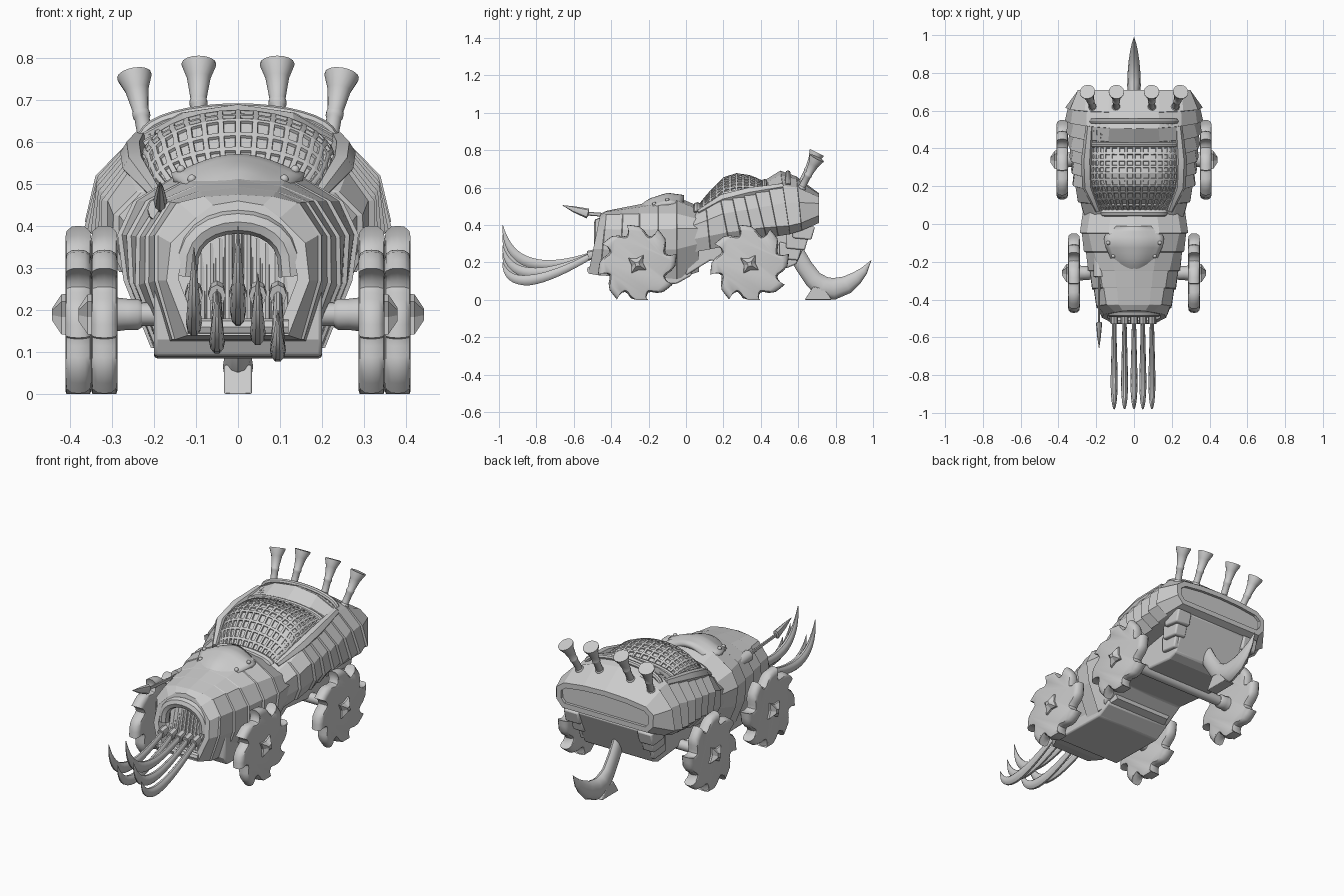
import bpy
import bmesh
import math
from mathutils import Vector

old = bpy.data.objects.get("Cube")
if old:
    bpy.data.objects.remove(old, do_unlink=True)

GREY = (0.6, 0.6, 0.6, 1.0)
metal = bpy.data.materials.new("plain grey")
metal.use_nodes = True
metal.diffuse_color = GREY
metal.node_tree.nodes["Principled BSDF"].inputs["Base Color"].default_value = GREY


def finish(name, bm, smooth=None, bevel=0, thick=0):
    """Turn a bmesh into a named object with optional modifiers."""
    bmesh.ops.recalc_face_normals(bm, faces=bm.faces)
    mesh = bpy.data.meshes.new(name)
    bm.to_mesh(mesh)
    bm.free()
    mesh.materials.append(metal)
    obj = bpy.data.objects.new(name, mesh)
    bpy.context.collection.objects.link(obj)
    if thick:
        obj.modifiers.new("Solidify", 'SOLIDIFY').thickness = thick
    if bevel:
        mod = obj.modifiers.new("Bevel", 'BEVEL')
        mod.width, mod.segments = bevel, 2
    if smooth:
        bpy.ops.object.select_all(action='DESELECT')
        obj.select_set(True)
        bpy.context.view_layer.objects.active = obj
        bpy.ops.object.shade_smooth_by_angle(angle=math.radians(smooth))
    return obj


def bridge(bm, rings):
    """Skin a list of equal rings of points; return the two end caps."""
    rows = [[bm.verts.new(p) for p in ring] for ring in rings]
    n = len(rows[0])
    for a, b in zip(rows, rows[1:]):
        for i in range(n):
            j = (i + 1) % n
            bm.faces.new((a[i], a[j], b[j], b[i]))
    return [bm.faces.new(rows[0]), bm.faces.new(rows[-1])]


def sheet(bm, rows):
    """Skin an open grid of points."""
    grid = [[bm.verts.new(p) for p in row] for row in rows]
    for a, b in zip(grid, grid[1:]):
        for i in range(len(a) - 1):
            bm.faces.new((a[i], a[i + 1], b[i + 1], b[i]))


def sweep(name, path, sides=12, flat=1.0, ref=(1, 0, 0)):
    """Round tube through (x, y, z, radius) points, flattened along ref."""
    pts = [Vector(p[:3]) for p in path]
    rings = []
    for k, p in enumerate(pts):
        tangent = (pts[min(k + 1, len(pts) - 1)] - pts[max(k - 1, 0)]).normalized()
        up = tangent.cross(Vector(ref)).normalized()
        side = up.cross(tangent)
        ring = []
        for i in range(sides):
            a = math.tau * i / sides
            q = p + path[k][3] * (side * math.cos(a) * flat + up * math.sin(a))
            q.z = max(q.z, 0)
            ring.append(q)
        rings.append(ring)
    bm = bmesh.new()
    bridge(bm, rings)
    return finish(name, bm, smooth=40)


def prism(name, outline, x0, x1, bevel=0.008):
    """Extrude a (y, z) outline between two x positions."""
    bm = bmesh.new()
    bridge(bm, [[(x, y, z) for y, z in outline] for x in (x0, x1)])
    return finish(name, bm, smooth=25, bevel=bevel)


def mix(a, b, t):
    return a + (b - a) * t


def lookup(table, y):
    """Straight interpolation in a table of (y, value)."""
    for (ya, va), (yb, vb) in zip(table, table[1:]):
        if y <= yb:
            return mix(va, vb, max(0, (y - ya) / (yb - ya)))
    return table[-1][1]


def hull(name, sections, steps, flare, lean, inset, depth):
    """Mirrored armour hull with overlapping, raked side plates."""
    rings = []

    def ring(y, half, scale, shear):
        (xw, zw), (xs, zs) = half[1], half[2]
        side = half[:2] + [((xw + xs) / 2 + 0.025, (zw + zs) / 2 + 0.015)] + half[2:]
        loop = side + [(-x, z) for x, z in reversed(side[:-1])]
        return [(x * scale, y - (0.45 - z) * shear, z) for x, z in loop]

    for k, ((ya, a), (yb, b)) in enumerate(zip(sections, sections[1:])):
        n = steps[k]
        for s in range(n):
            for t, scale in ((s / n, 1), (s / n + 0.02, 1 + flare * (k > 0 or s > 0))):
                half = [(mix(p[0], q[0], t), mix(p[1], q[1], t)) for p, q in zip(a, b)]
                rings.append(ring(mix(ya, yb, t), half, scale, mix(lean[k], lean[k + 1], t)))
    rings.append(ring(*sections[-1], 1, lean[-1]))
    bm = bmesh.new()
    caps = bridge(bm, rings)
    bmesh.ops.recalc_face_normals(bm, faces=bm.faces)
    bmesh.ops.inset_region(bm, faces=[caps[inset]], thickness=0.028, use_even_offset=True)
    new = bmesh.ops.extrude_face_region(bm, geom=[caps[inset]])["geom"]
    bmesh.ops.translate(bm, vec=(0, depth, 0), verts=[v for v in new if isinstance(v, bmesh.types.BMVert)])
    bmesh.ops.delete(bm, geom=[caps[inset]], context='FACES_ONLY')
    return finish(name, bm)


# Front and rear armoured hulls
hull("front_hull", [
    (-0.46, [(.12, .14), (.17, .27), (.1, .42), (.06, .45), (0, .46)]),
    (-0.43, [(.15, .13), (.19, .27), (.14, .455), (.08, .47), (0, .475)]),
    (-0.25, [(.18, .12), (.235, .26), (.18, .46), (.1, .495), (0, .51)]),
    (-0.05, [(.2, .11), (.262, .27), (.24, .46), (.13, .53), (0, .55)]),
    (0.07, [(.17, .15), (.26, .3), (.23, .43), (.12, .48), (0, .5)])],
    (1, 2, 2, 1), 0.04, (.2, .1, 0, 0, 0), 0, 0.06)
hull("rear_hull", [
    (0.02, [(.24, .25), (.26, .32), (.2, .43), (.1, .47), (0, .48)]),
    (0.2, [(.27, .29), (.31, .36), (.26, .53), (.13, .56), (0, .57)]),
    (0.4, [(.28, .33), (.335, .385), (.26, .57), (.13, .59), (0, .6)]),
    (0.54, [(.29, .35), (.35, .395), (.24, .61), (.13, .67), (0, .69)]),
    (0.61, [(.29, .37), (.35, .41), (.25, .6), (.13, .645), (0, .66)]),
    (0.71, [(.26, .41), (.295, .45), (.25, .55), (.13, .565), (0, .57)])],
    (2, 3, 2, 1, 1), 0.045, (0, -.2, -.25, -.15, -.1, 0), 1, -0.015)

# Underside
prism("front_chassis", [(-.4, .13), (-.38, .09), (-.05, .085), (.03, .13), (.02, .3), (-.4, .3)], -0.2, 0.2)
prism("rear_belly", [(0, .13), (.13, .21), (.54, .17), (.59, .19), (.68, .39), (.6, .45), (0, .4)], -0.21, 0.21)
for side in (-1, 1):
    for k in range(3):
        y, z = 0.5 + k * 0.035, 0.22 + k * 0.055
        prism("rear_skirt_plate", [(y, z), (y + .1, z - .01), (y + .12, z + .06), (y, z + .09)],
              side * 0.18, side * (0.23 + k * 0.02))

# Perforated domes over the rear hull
CREST = [(.06, .5), (.12, .575), (.2, .655), (.27, .677), (.35, .665), (.42, .632), (.55, .68)]
EDGE = [(.06, .46), (.2, .54), (.4, .57), (.55, .61)]
WIDTH = [(.06, .16), (.14, .21), (.24, .235), (.55, .225)]


def dome_row(y, cols=16):
    low = lookup(EDGE, y)
    angles = [math.radians(mix(-85, 85, i / cols)) for i in range(cols + 1)]
    return [(lookup(WIDTH, y) * math.sin(a), y, low + (lookup(CREST, y) - low) * math.cos(a))
            for a in angles]


def dome(name, y0, y1, rows):
    """Sheet whose every cell carries a small sunken hole."""
    bm = bmesh.new()
    sheet(bm, [dome_row(mix(y0, y1, r / rows)) for r in range(rows + 1)])
    bm.normal_update()
    cells = bm.faces[:]
    bmesh.ops.inset_individual(bm, faces=cells, thickness=0.0085)
    bmesh.ops.inset_individual(bm, faces=cells, thickness=0.002, depth=-0.007)
    return finish(name, bm)


dome("front_dome", 0.06, 0.41, 10)
dome("rear_dome", 0.43, 0.54, 3)
for y in (0.42, 0.545):
    sweep("dome_band", [p + (0.014,) for p in dome_row(y)], 8, 1, (0, 1, 0))
sweep("hull_collar", [p + (0.022,) for p in dome_row(0.06)], 8, 1, (0, 1, 0))

# Raised rims on both sides of the dome
for side in (-1, 1):
    sweep("dome_rim", [(side * x, y, z, r) for x, y, z, r in (
        (.19, .07, .47, .015), (.245, .2, .54, .03), (.25, .34, .575, .03), (.235, .52, .605, .02))], 6)

# Brow shield with rivets
SHIELD_W = [(-.3, .045), (-.26, .085), (-.18, .125), (-.1, .16), (-.05, .155), (-.01, .1)]
SHIELD_Z = [(-.3, .465), (-.2, .54), (-.1, .572), (-.01, .56)]


def shield_point(u, y):
    return (u * lookup(SHIELD_W, y), y, lookup(SHIELD_Z, y) - 0.06 * u * u + 0.015 * abs(u) ** 6)


bm = bmesh.new()
sheet(bm, [[shield_point(i / 6, -0.3 + r * 0.029) for i in range(-6, 7)] for r in range(11)])
finish("brow_shield", bm, smooth=40, thick=0.03)
for side in (-1, 1):
    for y in (-0.24, -0.17, -0.1):
        bm = bmesh.new()
        bmesh.ops.create_uvsphere(bm, u_segments=10, v_segments=6, radius=0.011)
        bmesh.ops.translate(bm, vec=shield_point(side * 0.85, y), verts=bm.verts)
        finish("shield_rivet", bm, smooth=60)

# Mouth ribs and arched lip
for i in range(-5, 6):
    x = i * 0.022
    sweep("mouth_rib", [(x, -0.46, .15, .011), (x, -0.41, .39 - abs(x) * 0.5, .011)], 8)
sweep("upper_lip", [(.125 * math.cos(a), -0.465, .28 + .13 * math.sin(a) ** 0.7, .028)
                    for a in [math.pi * k / 12 for k in range(13)]], 8, 1, (0, 1, 0))
sweep("lower_lip", [(x, -0.51, .16, .02) for x in (-.12, .12)], 8, 1, (0, 1, 0))

# Five curved tusks
for x, tip, low in ((-.105, .35, .17), (-.05, .25, .125), (0, .4, .2), (.047, .29, .145), (.095, .2, .105)):
    start, end = Vector((x, -0.49, .245)), Vector((x, -0.98, tip))
    bend = Vector((x, -0.94, 2 * low - (start.z + tip) / 2))
    path = []
    for k in range(17):
        t = k / 16
        p = start * (1 - t) ** 2 + bend * 2 * t * (1 - t) + end * t * t
        path.append((*p, 0.001 + 0.03 * min(1, 0.5 + t) * (1 - t ** 4)))
    sweep("tusk", path, 10, 0.65)
    sweep("tusk_socket", [(x, -.48, .245, .026), (x, -.525, .235, .026)], 8, 0.8)

# Spear and its socket
sweep("spear", [(-.185, y, z, r) for y, z, r in (
    (-.2, .435, .011), (-.52, .46, .01), (-.525, .461, .027), (-.6, .484, .016), (-.66, .505, .001))], 8, 0.6)
sweep("spear_socket", [(-.185, -.17, .43, .03), (-.185, -.28, .44, .03)], 10)

# Funnel exhaust pipes
for side in (-1, 1):
    for x0, x1, drop in ((.095, .093, 0), (.215, .247, .028)):
        foot = Vector((side * x0, 0.61, .61 - drop))
        top = Vector((side * x1, 0.7, .787 - drop))
        profile = ((0, .024), (.12, .022), (.14, .018), (.42, .018), (.44, .021), (.5, .021),
                   (.52, .019), (.8, .028), (.97, .041), (1, .041), (.99, .035), (.8, .02))
        sweep("exhaust_pipe", [(*foot.lerp(top, t), r) for t, r in profile], 16)

# Saw-toothed wheels with rounded rims, star hubs and axles
TOOTH = [(.02, .195), (.08, .172), (.17, .162), (.3, .167), (.45, .185), (.65, .203), (.85, .209), (1.03, .218)]
RIM = [(-.031, .86), (-.028, .94), (-.016, .99), (0, 1), (.016, .99), (.028, .94), (.031, .86)]
for label, y, x in (("front", -0.26, 0.318), ("rear", 0.34, 0.38)):
    for side in (-1, 1):
        rings = []
        for dx, scale in RIM:
            polar = [(math.tau * (k + t + 0.3) / 8, r * scale) for k in range(8) for t, r in TOOTH]
            rings.append([(side * x + dx, y + r * math.cos(a), max(0, .19 + r * math.sin(a)))
                          for a, r in polar])
        bm = bmesh.new()
        bridge(bm, rings)
        finish(label + "_wheel", bm, smooth=40)
        star = []
        for dx, size in ((0.02, 1), (0.04, 0.95), (0.062, 0.3)):
            spokes = [(math.tau * i / 8 + 0.2, size * (.032, .06)[i % 2]) for i in range(8)]
            star.append([(side * (x + dx), y + r * math.cos(a), .19 + r * math.sin(a)) for a, r in spokes])
        bm = bmesh.new()
        bridge(bm, star)
        finish(label + "_hub", bm)
        sweep(label + "_axle_collar", [(side * (x - d), y, .19, r) for d, r in
              ((.09, .03), (.08, .037), (.055, .037), (.03, .04))], 12, 1, (0, 1, 0))
    sweep(label + "_axle", [(-x, y, .19, .028), (x, y, .19, .028)], 12, 1, (0, 1, 0))

# Tail anchor blade
sweep("tail_blade", [(0, y, z, r) for y, z, r in (
    (.56, .3, .045), (.63, .18, .045), (.68, .11, .048), (.73, .067, .06), (.79, .058, .058),
    (.86, .08, .048), (.91, .115, .036), (.95, .153, .022), (.99, .21, .001))], 12, 0.6)
prism("tail_foot", [(.635, 0), (.78, 0), (.74, .06), (.68, .07)], -0.033, 0.033, 0.004)
